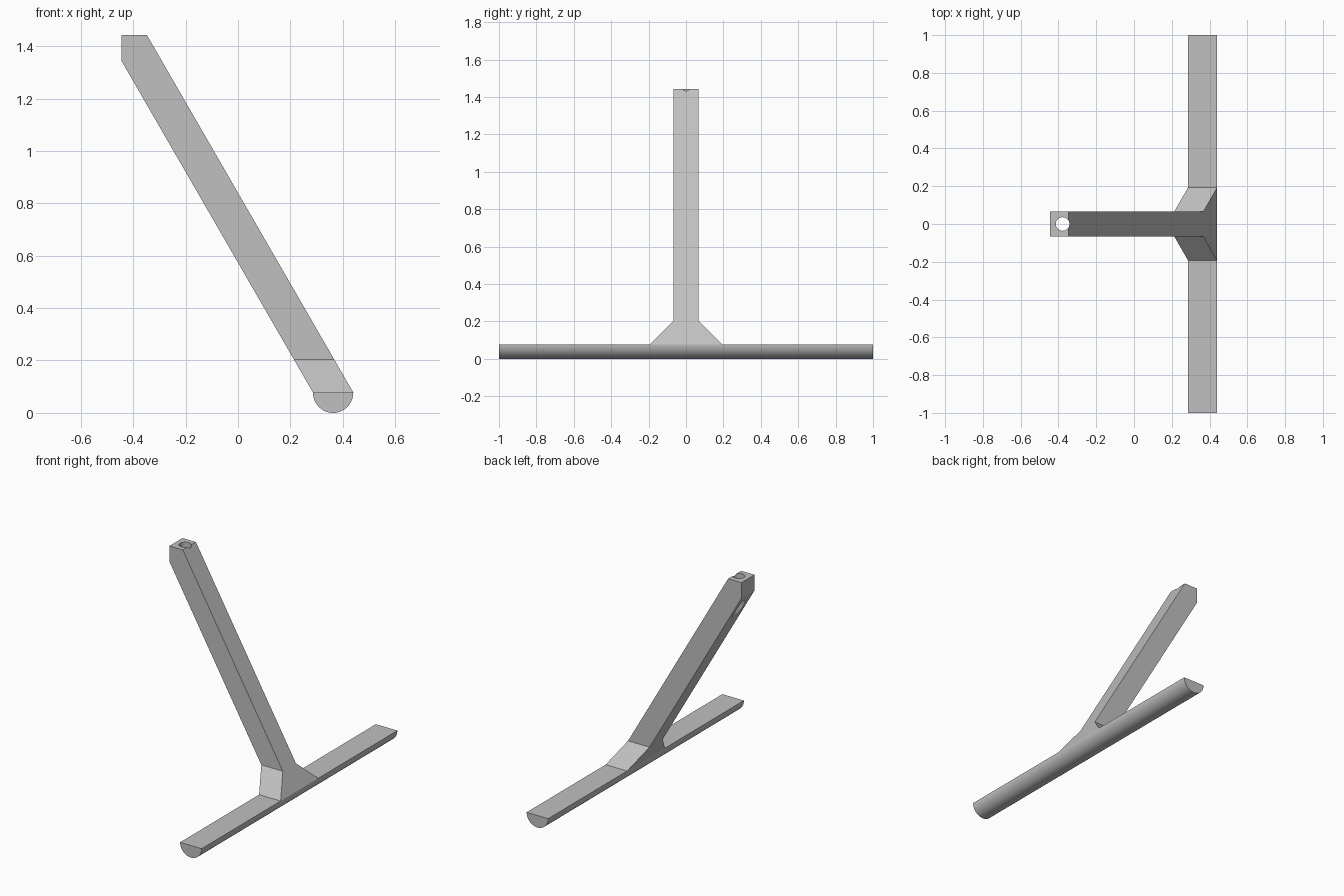
import bpy, bmesh, math
from mathutils import Vector

cube = bpy.data.objects.get("Cube")
if cube:
    bpy.data.objects.remove(cube, do_unlink=True)

grey = bpy.data.materials.new("plain grey")
grey.use_nodes = True
colour = (0.53, 0.53, 0.53, 1)
grey.diffuse_color = colour
grey.node_tree.nodes["Principled BSDF"].inputs["Base Color"].default_value = colour

BAR_X, RADIUS, SEAT = 0.363, 0.077, 0.078   # bar centre, radius, flat height
TOP, LEFT = 1.443, -0.444                   # trimmed end of the post
LEAN = math.tan(math.radians(30))


def prism(points, offset):
    """Closed bmesh swept from a planar outline along offset."""
    bm = bmesh.new()
    face = bm.faces.new([bm.verts.new(p) for p in points])
    swept = bmesh.ops.extrude_face_region(bm, geom=[face])["geom"]
    verts = [v for v in swept if isinstance(v, bmesh.types.BMVert)]
    bmesh.ops.translate(bm, verts=verts, vec=Vector(offset))
    bmesh.ops.recalc_face_normals(bm, faces=bm.faces)
    return bm


def add_object(name, bm):
    mesh = bpy.data.meshes.new(name)
    bm.to_mesh(mesh)
    bm.free()
    mesh.materials.append(grey)
    obj = bpy.data.objects.new(name, mesh)
    bpy.context.collection.objects.link(obj)
    return obj


def activate(obj):
    bpy.ops.object.select_all(action="DESELECT")
    obj.select_set(True)
    bpy.context.view_layer.objects.active = obj


# Half-round foot bar, flat side up
steps = 32
arc = [math.pi * (1 + i / steps) for i in range(steps + 1)]
outline = [(BAR_X + RADIUS * math.cos(a), -1, SEAT + SEAT * math.sin(a)) for a in arc]
foot = add_object("foot_bar", prism(outline, (0, 2, 0)))
activate(foot)
bpy.ops.object.shade_smooth_by_angle(angle=math.radians(30))

# Leaning post with flared base: side outline sheared toward -x
half = [(0.193, SEAT), (0.067, 0.203), (0.067, TOP)]
side = half + [(-y, z) for y, z in reversed(half)]
outline = [(BAR_X - RADIUS - LEAN * (z - SEAT), y, z) for y, z in side]
bm = prism(outline, (2 * RADIUS, 0, 0))

# Vertical trim at the upper end
geom = bm.verts[:] + bm.edges[:] + bm.faces[:]
cut = bmesh.ops.bisect_plane(bm, geom=geom, plane_co=(LEFT, 0, 0),
                             plane_no=(1, 0, 0), clear_inner=True)
rim = [e for e in cut["geom_cut"] if isinstance(e, bmesh.types.BMEdge)]
bmesh.ops.edgeloop_fill(bm, edges=rim)
bmesh.ops.recalc_face_normals(bm, faces=bm.faces)
post = add_object("leaning_post", bm)

# Vertical bore through the upper end
bm = bmesh.new()
bmesh.ops.create_cone(bm, cap_ends=True, segments=32, radius1=0.036, radius2=0.036, depth=0.6)
bore = add_object("bore_cutter", bm)
bore.location = (-0.378, 0, 1.3)
bore.hide_render = True
bpy.context.view_layer.update()
mod = post.modifiers.new("bore", "BOOLEAN")
mod.operation = "DIFFERENCE"
mod.solver = "EXACT"
mod.object = bore
activate(post)
bpy.ops.object.modifier_apply(modifier=mod.name)
bpy.data.objects.remove(bore, do_unlink=True)
bpy.ops.object.shade_smooth_by_angle(angle=math.radians(25))
